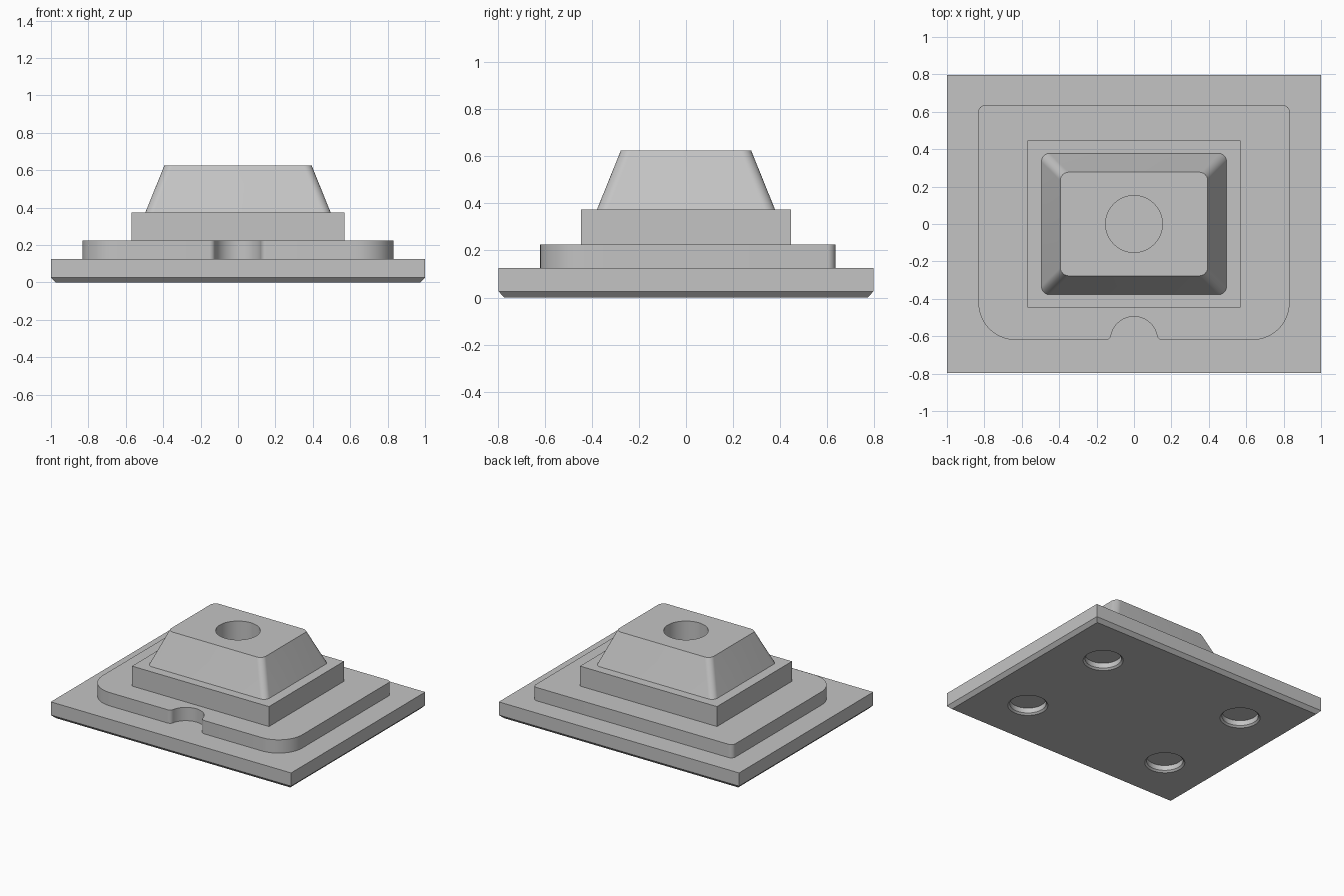
import bpy, bmesh
from math import sin, cos, pi, radians, sqrt, acos

cube = bpy.data.objects.get("Cube")
if cube:
    bpy.data.objects.remove(cube, do_unlink=True)

grey = bpy.data.materials.new("plain grey")
grey.use_nodes = True
grey.diffuse_color = (0.55, 0.55, 0.55, 1)
grey.node_tree.nodes["Principled BSDF"].inputs["Base Color"].default_value = grey.diffuse_color


def arc(cx, cy, r, start, end, steps=10):
    turns = [start + (end - start) * i / steps for i in range(steps + 1)]
    return [(cx + r * cos(t), cy + r * sin(t)) for t in turns]


def circle(r, cx=0, cy=0):
    return arc(cx, cy, r, 0, 2 * pi, 48)[:-1]


def rectangle(hx, hy):
    return [(-hx, -hy), (hx, -hy), (hx, hy), (-hx, hy)]


def rounded(hx, hy, r):
    signs = [(1, 1), (-1, 1), (-1, -1), (1, -1)]
    return [p for i, (sx, sy) in enumerate(signs)
            for p in arc(sx * (hx - r), sy * (hy - r), r, i * pi / 2, (i + 1) * pi / 2)]


def collar_outline(hx, front, back, big, small, notch, fillet):
    # Right half from the notch round to the back, then mirrored
    fx = sqrt((notch + fillet) ** 2 - fillet ** 2)
    lean = acos(fx / (notch + fillet))
    half = arc(0, front, notch, pi / 2, lean, 16)
    half += arc(fx, front + fillet, fillet, pi + lean, 1.5 * pi, 8)[1:]
    half += arc(hx - big, front + big, big, -pi / 2, 0, 16)
    half += arc(hx - small, back - small, small, 0, pi / 2, 8)
    return half + [(-x, y) for x, y in reversed(half[1:])]


def part(name, strips, caps):
    """Strips are stacked rings (rising = outer wall, falling = hole wall);
    caps are flat faces whose later loops are openings."""
    bm = bmesh.new()
    for strip in strips:
        rings = [[bm.verts.new((x, y, z)) for x, y in loop] for loop, z in strip]
        for low, high in zip(rings, rings[1:]):
            for i in range(len(low)):
                j = (i + 1) % len(low)
                bm.faces.new((low[i], low[j], high[j], high[i]))
    for z, facing, loops in caps:
        edges = []
        for loop in loops:
            vs = [bm.verts.new((x, y, z)) for x, y in loop]
            edges += [bm.edges.new((vs[i - 1], vs[i])) for i in range(len(vs))]
        made = bmesh.ops.triangle_fill(bm, edges=edges, use_beauty=True, normal=(0, 0, facing))
        for f in made["geom"]:
            if isinstance(f, bmesh.types.BMFace):
                f.normal_update()
                if f.normal.z * facing < 0:
                    f.normal_flip()
    bmesh.ops.remove_doubles(bm, verts=bm.verts, dist=0.00005)
    mesh = bpy.data.meshes.new(name)
    bm.to_mesh(mesh)
    bm.free()
    mesh.materials.append(grey)
    obj = bpy.data.objects.new(name, mesh)
    bpy.context.collection.objects.link(obj)
    bpy.ops.object.select_all(action="DESELECT")
    obj.select_set(True)
    bpy.context.view_layer.objects.active = obj
    bpy.ops.object.shade_smooth_by_angle(angle=radians(20))


# Heights of the stacked tiers
BASE, COLLAR, STEP, TOP = 0.125, 0.225, 0.375, 0.625
sole, plate = rectangle(0.975, 0.772), rectangle(1, 0.797)
collar = collar_outline(0.832, -0.62, 0.635, 0.2, 0.035, 0.125, 0.03)
step = rectangle(0.57, 0.446)
foot, crown = rounded(0.495, 0.378, 0.045), rounded(0.394, 0.277, 0.045)
bore = circle(0.152)

# Base plate with chamfered underside and four shallow round recesses
centres = [(x, y) for x in (-0.61, 0.61) for y in (-0.4, 0.4)]
mouths = [circle(0.137, *c) for c in centres]
pockets = [circle(0.124, *c) for c in centres]
FLOOR, LIP = 0.05, 0.012
part("base_plate",
     [[(sole, 0), (plate, 0.026), (plate, BASE)]]
     + [[(p, FLOOR), (p, LIP), (m, 0)] for p, m in zip(pockets, mouths)],
     [(0, -1, [sole] + mouths), (BASE, 1, [plate, collar])]
     + [(FLOOR, -1, [p]) for p in pockets])

# Notched collar and square step
part("notched_collar", [[(collar, BASE), (collar, COLLAR)]], [(COLLAR, 1, [collar, step])])
part("square_step", [[(step, COLLAR), (step, STEP)]], [(STEP, 1, [step, foot])])

# Tapered block with a blind bore
BORE_FLOOR = 0.3
part("tapered_block",
     [[(foot, STEP), (crown, TOP)], [(bore, TOP), (bore, BORE_FLOOR)]],
     [(TOP, 1, [crown, bore]), (BORE_FLOOR, 1, [bore])])
